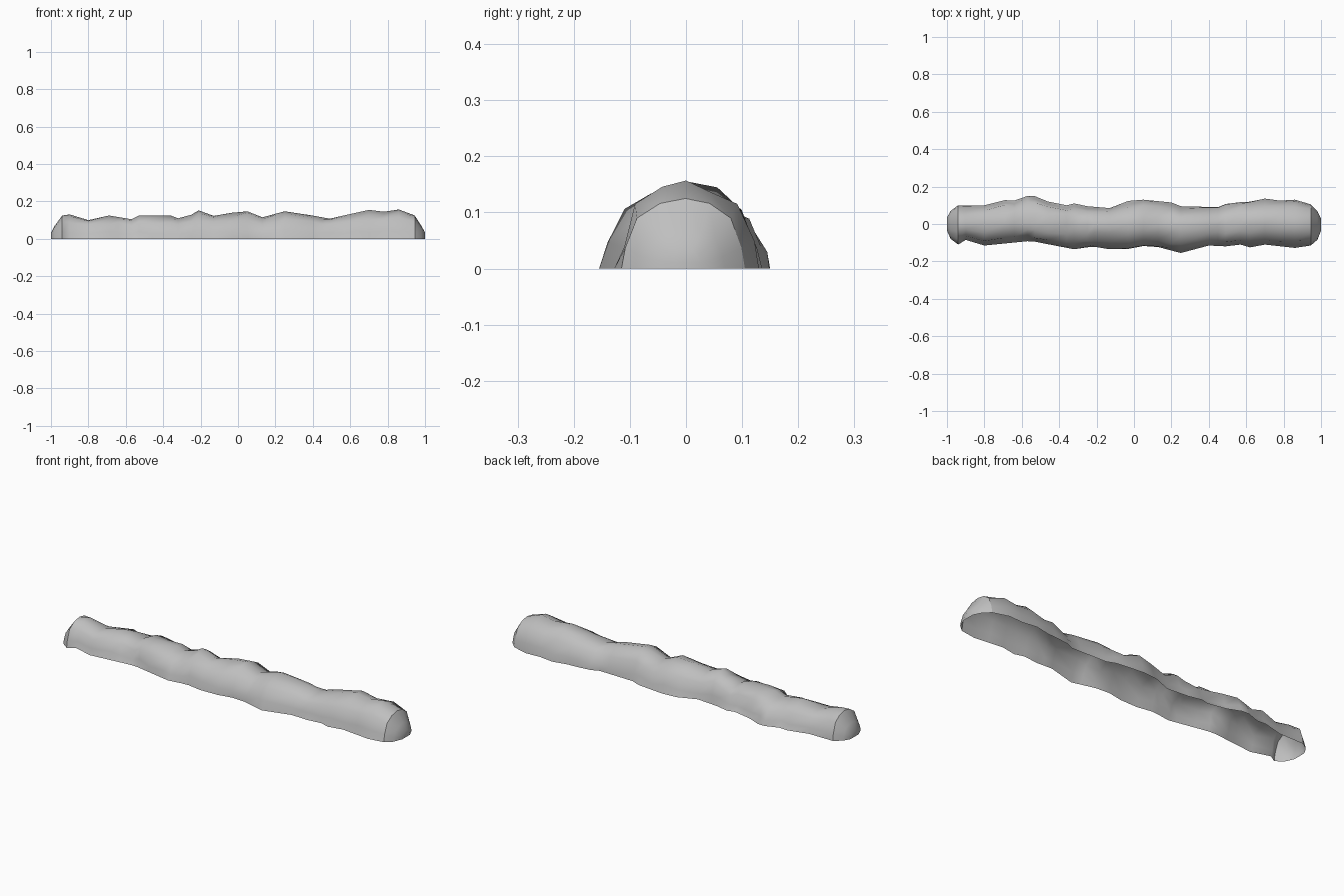
import bpy, bmesh, math, random

random.seed(4)
cube = bpy.data.objects.get("Cube")
if cube:
    bpy.data.objects.remove(cube)

stone = bpy.data.materials.new("grey stone")
stone.use_nodes = True
grey = (0.52, 0.52, 0.52, 1)
stone.diffuse_color = grey
stone.node_tree.nodes["Principled BSDF"].inputs["Base Color"].default_value = grey

# Outlines along the ridge: crest height, back edge, front edge
crest = [(-.94, .125), (-.87, .135), (-.8, .1), (-.69, .125), (-.57, .105), (-.53, .125),
         (-.35, .125), (-.3, .1), (-.21, .152), (-.1, .112), (-.03, .14), (.05, .147),
         (.13, .115), (.26, .15), (.49, .108), (.7, .155), (.78, .145), (.88, .16), (.945, .125)]
back = [(-.94, .1), (-.8, .1), (-.68, .13), (-.64, .125), (-.55, .157), (-.46, .12), (-.36, .1),
        (-.3, .115), (-.25, .095), (-.13, .085), (0, .135), (.2, .115), (.25, .095),
        (.45, .09), (.52, .12), (.6, .115), (.72, .14), (.8, .12), (.86, .13), (.945, .105)]
front = [(-.94, .11), (-.9, .085), (-.8, .115), (-.55, .09), (-.45, .11), (-.32, .135),
         (-.22, .12), (-.1, .14), (0, .13), (.08, .11), (.25, .155), (.4, .115), (.5, .12),
         (.57, .11), (.62, .125), (.7, .11), (.88, .13), (.945, .115)]
# Half section as fractions of width and height
section = [(1, 0), (.94, .3), (.76, .72), (.4, .93)]


def sample(line, x):
    for (x0, v0), (x1, v1) in zip(line, line[1:]):
        if x <= x1:
            return v0 + (v1 - v0) * max(0, x - x0) / (x1 - x0)
    return line[-1][1]


def ring(bm, x, yb, yf, h, rough=0, bulge=0):
    """Arch of vertices from the front foot over the crest to the back foot."""
    pts = [(-yf * w, h * t) for w, t in section] + [((yb - yf) * .1, h)]
    pts += [(yb * w, h * t) for w, t in reversed(section)]
    verts = []
    for y, z in pts:
        low = 0 < z < h
        dy = random.uniform(-1, .5) * rough * math.copysign(low, y)
        dz = random.uniform(-1, .3) * rough * low
        verts.append(bm.verts.new((x + bulge * (1 - z / .13), y + dy, z + dz)))
    return verts


bm = bmesh.new()
stations = sorted({round(x, 3) for x, _ in crest[1:-1]}
                  | {round(x, 3) for x, _ in back[1:-1] + front[1:-1]})
spaced = [-.94]
for x in stations:
    if x - spaced[-1] > .035:
        spaced.append(x)
spaced = [x for x in spaced if x < .91] + [.945]

# Rounded end rings bracket the rubble body
rings = [ring(bm, -1, .035, .035, .03), ring(bm, -.98, .07, .08, .07)]
for x in spaced:
    rough = 0 if x in (spaced[0], spaced[-1]) else .011
    rings.append(ring(bm, x, sample(back, x), sample(front, x), sample(crest, x), rough))
rings += [ring(bm, .98, .07, .085, .07), ring(bm, 1, .03, .035, .035)]

for a, b in zip(rings, rings[1:]):
    for i in range(len(a) - 1):
        bm.faces.new((a[i], b[i], b[i + 1], a[i + 1]))
bm.faces.new(rings[0])
bm.faces.new(rings[-1][::-1])
bmesh.ops.recalc_face_normals(bm, faces=bm.faces)
top = max(bm.faces, key=lambda f: f.calc_center_median().z)
if top.normal.z < 0:
    bmesh.ops.reverse_faces(bm, faces=bm.faces)

# Smooth body with a crease where each end begins
for f in bm.faces:
    f.smooth = True
for r in (rings[2], rings[-3]):
    for a, b in zip(r, r[1:]):
        bm.edges.get((a, b)).smooth = False

mesh = bpy.data.meshes.new("rubble_ridge")
bm.to_mesh(mesh)
bm.free()
mesh.materials.append(stone)
ridge = bpy.data.objects.new("rubble_ridge", mesh)
bpy.context.collection.objects.link(ridge)
